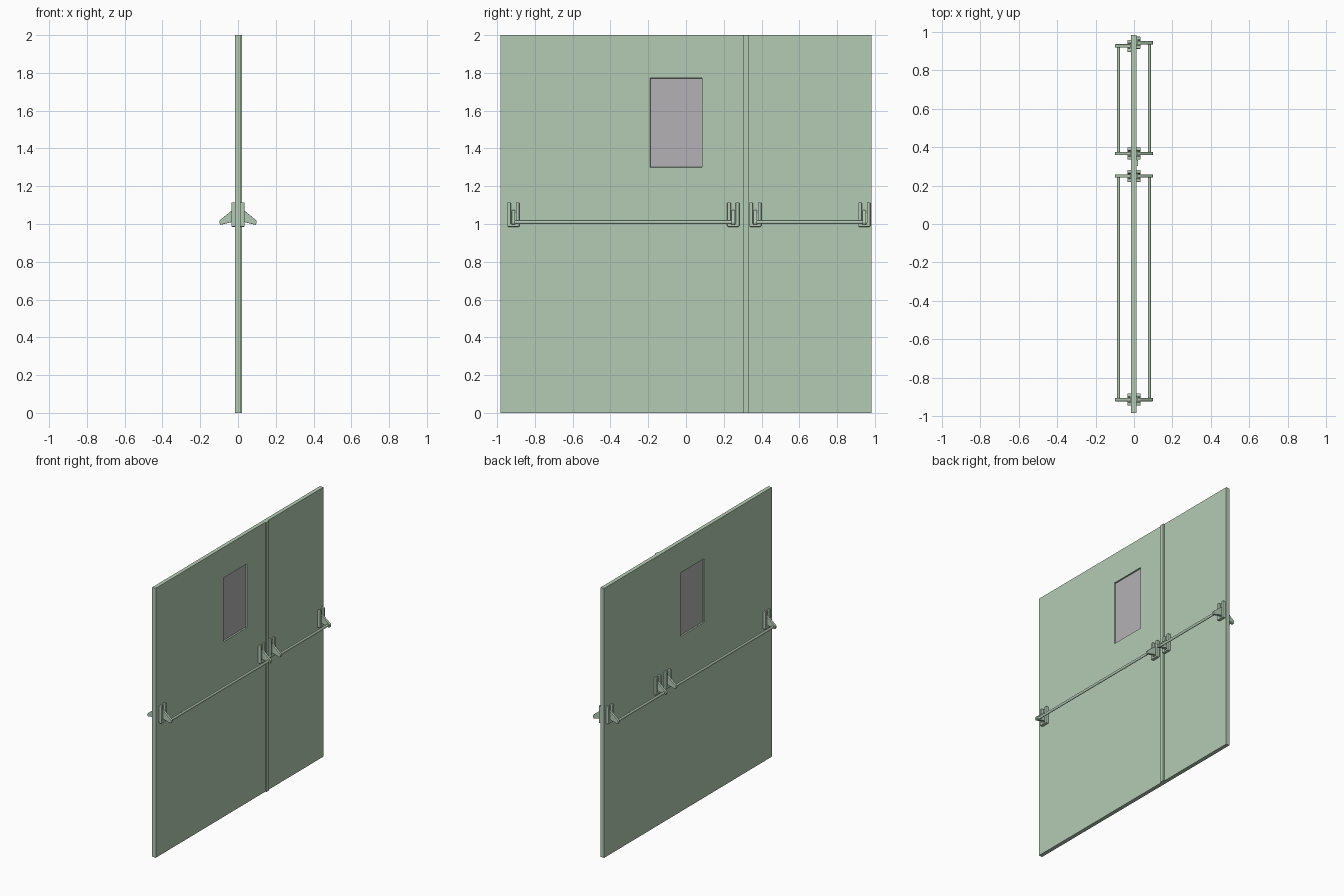
import bpy, bmesh, math
from mathutils import Vector

cube = bpy.data.objects.get("Cube")
if cube:
    bpy.data.objects.remove(cube, do_unlink=True)


def material(name, color):
    m = bpy.data.materials.new(name)
    m.use_nodes = True
    m.diffuse_color = (*color, 1)
    m.node_tree.nodes["Principled BSDF"].inputs["Base Color"].default_value = (*color, 1)
    return m


green = material("pale green", (0.456, 0.60, 0.46))
grey = material("window grey", (0.456, 0.442, 0.456))


def finish(name, bm, mats=(green,), bevel=0):
    bmesh.ops.recalc_face_normals(bm, faces=bm.faces)
    mesh = bpy.data.meshes.new(name)
    bm.to_mesh(mesh)
    bm.free()
    obj = bpy.data.objects.new(name, mesh)
    bpy.context.collection.objects.link(obj)
    for m in mats:
        mesh.materials.append(m)
    if bevel:
        mod = obj.modifiers.new("rounding", "BEVEL")
        mod.width, mod.segments = bevel, 2
    return obj


def box(x, y, z):
    bm = bmesh.new()
    bmesh.ops.create_cube(bm, size=1)
    for v in bm.verts:
        v.co = [r[0] if c < 0 else r[1] for r, c in zip((x, y, z), v.co)]
    return bm


def prism(points, depth):
    bm = bmesh.new()
    face = bm.faces.new([bm.verts.new(p) for p in points])
    out = bmesh.ops.extrude_face_region(bm, geom=[face])["geom"]
    bmesh.ops.translate(bm, vec=depth, verts=[v for v in out if isinstance(v, bmesh.types.BMVert)])
    return bm


# Door panel with a recessed window on both sides
WIN_Y, WIN_Z = (-0.19, 0.085), (1.30, 1.773)
bm = box((-0.016, 0.013), (-0.983, 0.983), (0, 2))
for axis, limits in ((Vector((0, 1, 0)), WIN_Y), (Vector((0, 0, 1)), WIN_Z)):
    for d in limits:
        bmesh.ops.bisect_plane(bm, geom=bm.verts[:] + bm.edges[:] + bm.faces[:],
                               plane_co=axis * d, plane_no=axis)
bm.normal_update()
panes = []
for f in bm.faces:
    c = f.calc_center_median()
    if abs(f.normal.x) > 0.9 and WIN_Y[0] < c.y < WIN_Y[1] and WIN_Z[0] < c.z < WIN_Z[1]:
        panes.append(f)
for f in panes:
    f.material_index = 1
    bmesh.ops.inset_region(bm, faces=[f], thickness=0.002, depth=-0.010)
    for e in f.edges:
        for side in e.link_faces:
            if side is not f:
                side.material_index = 0
finish("door_panel", bm, (green, grey))

# Cover strip over the joint between the two leaves
finish("cover_strip", box((0.012, 0.022), (0.302, 0.333), (0, 2)))


# Bracket: thin backing, raised U-shaped housing and a sloping arm
def bracket(name, side, y):
    finish(name + "_backing", box(sorted((side * 0.01, side * 0.02)),
                                  (y - 0.028, y + 0.028), (0.99, 1.11)))
    outline = [(-0.032, 0.985), (0.032, 0.985), (0.032, 1.115), (0.013, 1.115),
               (0.013, 1.0), (-0.013, 1.0), (-0.013, 1.115), (-0.032, 1.115)]
    finish(name + "_housing", prism([(side * 0.01, y + a, z) for a, z in outline],
                                    (side * 0.025, 0, 0)), bevel=0.005)
    profile = [(0.01, 1.075), (0.035, 1.07), (0.096, 1.02), (0.099, 1.008),
               (0.093, 0.995), (0.035, 1.01), (0.01, 1.01)]
    finish(name + "_arm", prism([(side * x, y - 0.009, z) for x, z in profile],
                                (0, 0.018, 0)), bevel=0.002)


# Push bar: a round rod between two arms
def push_bar(name, side, y0, y1):
    bpy.ops.mesh.primitive_cylinder_add(vertices=16, radius=0.01, depth=y1 - y0,
                                        location=(side * 0.08, (y0 + y1) / 2, 1.01),
                                        rotation=(math.pi / 2, 0, 0))
    rod = bpy.context.object
    rod.name = name
    rod.scale.x = 0.8
    rod.data.materials.append(green)
    bpy.ops.object.shade_smooth_by_angle()


for side, label, outer in ((1, "left", 0.944), (-1, "right", 0.927)):
    for leaf, y0, y1 in (("wide", -0.914, 0.25), ("narrow", 0.367, outer)):
        bracket(f"{label}_{leaf}_front_bracket", side, y0)
        bracket(f"{label}_{leaf}_back_bracket", side, y1)
        push_bar(f"{label}_{leaf}_push_bar", side, y0, y1)
